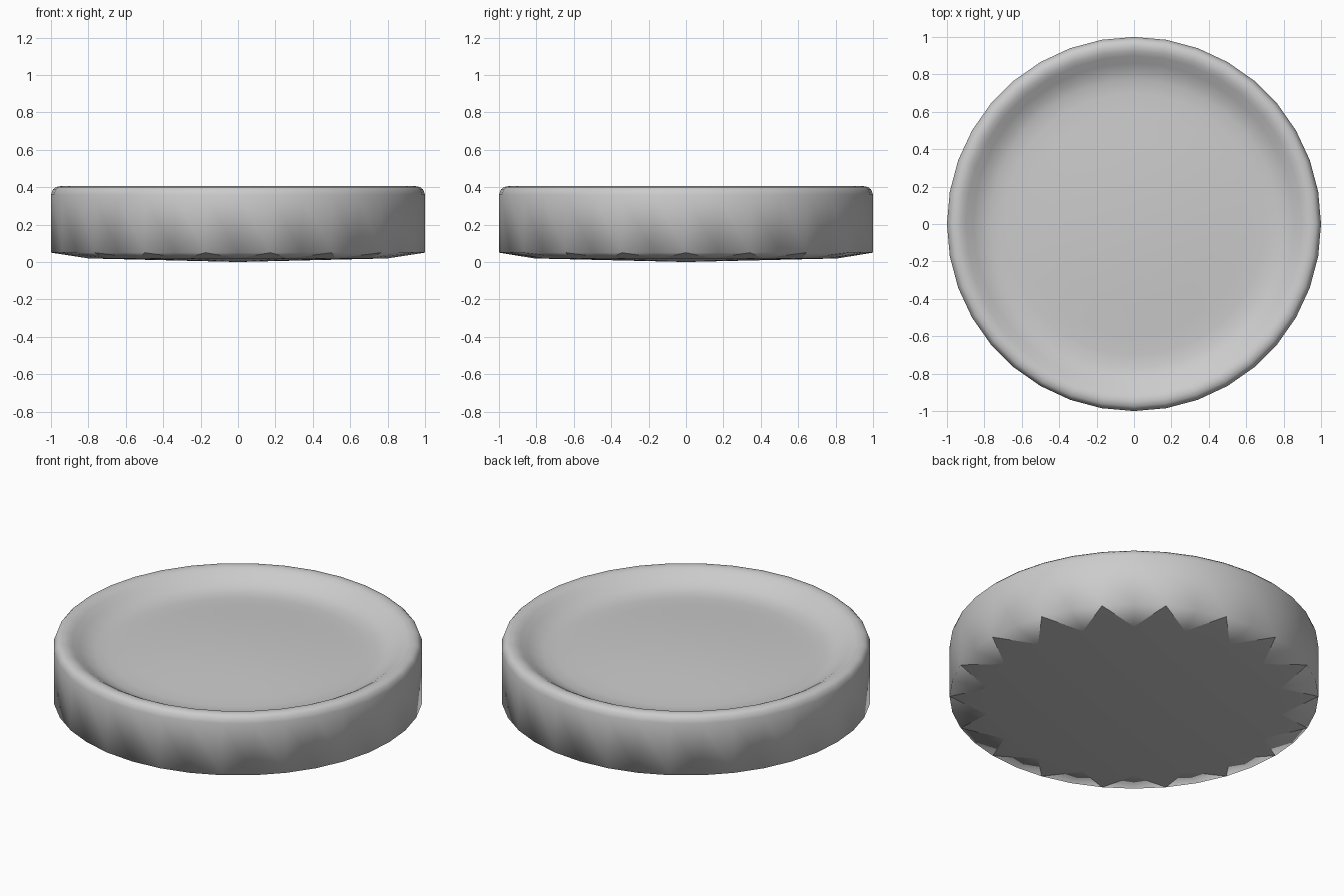
import bpy, bmesh, math

if "Cube" in bpy.data.objects:
    bpy.data.objects.remove(bpy.data.objects["Cube"])

SEG = 36

# Half profile (radius, z): gently domed floor, groove, rounded rim, straight wall
profile = [
    (0.15, 0.348), (0.30, 0.343), (0.45, 0.335), (0.60, 0.325), (0.70, 0.32),
    (0.77, 0.323), (0.82, 0.338), (0.86, 0.36), (0.90, 0.387), (0.925, 0.40),
    (0.95, 0.405), (0.975, 0.40), (0.99, 0.387), (1.00, 0.36), (1.00, 0.05),
]

bm = bmesh.new()


def ring(radius, z, count=SEG, start=0.0):
    pts = [start + 2 * math.pi * i / count for i in range(count)]
    return [bm.verts.new((radius * math.cos(a), radius * math.sin(a), z)) for a in pts]


rings = [ring(r, z) for r, z in profile]

# Dished top, rim and wall
for a, b in zip(rings, rings[1:]):
    for i in range(SEG):
        j = (i + 1) % SEG
        bm.faces.new((a[i], b[i], b[j], a[j]))
centre = bm.verts.new((0, 0, 0.35))
for i in range(SEG):
    bm.faces.new((centre, rings[0][i], rings[0][(i + 1) % SEG]))

# Underside: scalloped wedges at the edge around a shallow cone
HALF = SEG // 2
outer = rings[-1]
tips = ring(0.81, 0.019, HALF, 2 * math.pi / SEG)
bottom = bm.verts.new((0, 0, 0))
scallop_edges = []
for k in range(HALF):
    o0, o1, o2 = outer[2 * k], outer[2 * k + 1], outer[(2 * k + 2) % SEG]
    tip, nxt = tips[k], tips[(k + 1) % HALF]
    bm.faces.new((o0, o1, tip))
    bm.faces.new((o1, o2, tip))
    bm.faces.new((o2, nxt, tip))
    bm.faces.new((tip, nxt, bottom))
    scallop_edges += [(o0, tip), (o2, tip)]

bmesh.ops.recalc_face_normals(bm, faces=bm.faces)
for f in bm.faces:
    f.smooth = True
# Crisp border between wedges and underside
for a, b in scallop_edges:
    bm.edges.get((a, b)).smooth = False

mesh = bpy.data.meshes.new("shallow_dish")
bm.to_mesh(mesh)
bm.free()
dish = bpy.data.objects.new("shallow_dish", mesh)
bpy.context.collection.objects.link(dish)
